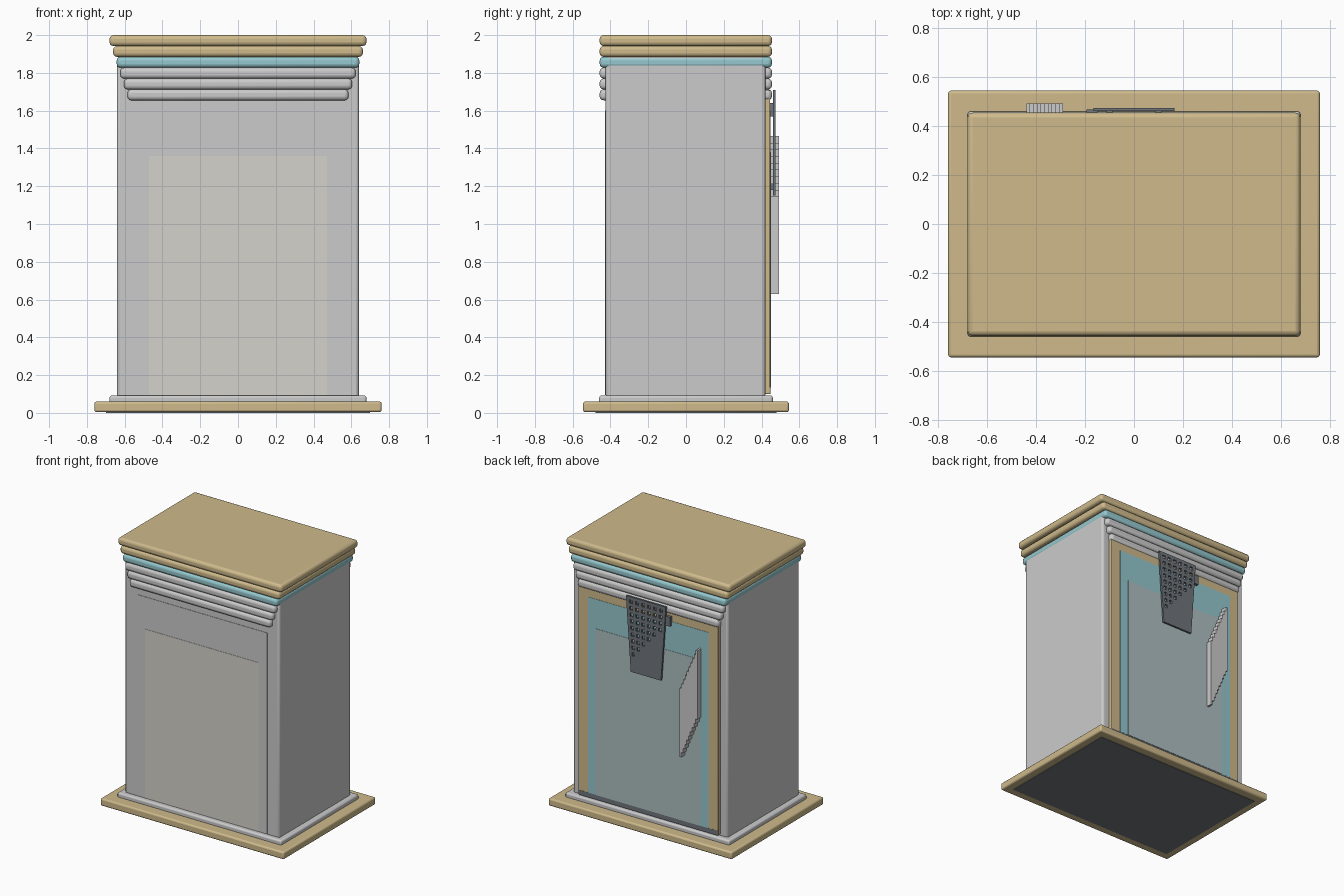
import bpy, bmesh

if "Cube" in bpy.data.objects:
    bpy.data.objects.remove(bpy.data.objects["Cube"])


def material(name, r, g, b):
    m = bpy.data.materials.new(name)
    m.diffuse_color = (r, g, b, 1)
    m.use_nodes = True
    m.node_tree.nodes["Principled BSDF"].inputs["Base Color"].default_value = m.diffuse_color
    return m


TAN = material("tan", 0.62, 0.49, 0.26)
TEAL = material("teal", 0.30, 0.58, 0.62)
DARK = material("dark_grey", 0.16, 0.18, 0.20)
CREAM = material("cream", 0.66, 0.65, 0.60)
SLATE = material("pale_slate", 0.42, 0.52, 0.53)


def finish(bm, name, mat=None, bevel=0, segments=3):
    bmesh.ops.recalc_face_normals(bm, faces=bm.faces)
    me = bpy.data.meshes.new(name)
    bm.to_mesh(me)
    bm.free()
    ob = bpy.data.objects.new(name, me)
    bpy.context.collection.objects.link(ob)
    if mat:
        me.materials.append(mat)
    if bevel:
        mod = ob.modifiers.new("bevel", 'BEVEL')
        mod.width, mod.segments = bevel, segments
        bpy.context.view_layer.objects.active = ob
        ob.select_set(True)
        bpy.ops.object.shade_smooth_by_angle()
        ob.select_set(False)
    return ob


def add_box(bm, x0, x1, y0, y1, z0, z1):
    for v in bmesh.ops.create_cube(bm, size=1)["verts"]:
        v.co = (x1 if v.co.x > 0 else x0, y1 if v.co.y > 0 else y0,
                z1 if v.co.z > 0 else z0)


def box(name, x0, x1, y0, y1, z0, z1, mat=None, bevel=0):
    bm = bmesh.new()
    add_box(bm, x0, x1, y0, y1, z0, z1)
    return finish(bm, name, mat, bevel)


# base slab, its dark underside and the plinth
box("base_slab", -.76, .76, -.545, .545, .004, .06, TAN, .012)
box("base_underside", -.70, .70, -.48, .48, 0, .01, DARK)
box("plinth", -.68, .68, -.46, .46, .05, .092, None, .012)

# cabinet body
box("cabinet_body", -.64, .64, -.425, .42, .08, 1.885, None, .016)

# stepped cornice: tiers grow wider towards the top
tiers = [None, None, None, TEAL, TAN, TAN]
for i, mat in enumerate(tiers):
    z = 1.655 + i * .0575
    w = .585 + i * .019
    box(f"cornice_tier_{i + 1}", -w, w, -.457, .455, z, z + .0575, mat, .02)

# layered front panels
box("front_panel", -.54, .54, -.428, -.41, .095, 1.60)
box("front_inner_panel", -.47, .47, -.430, -.41, .095, 1.36, CREAM)

# back door with layered panels
box("back_door", -.58, .58, .41, .446, .10, 1.71, TAN, .004)
box("door_bottom_strip", -.575, .575, .41, .4475, .10, .135, DARK)
box("door_panel", -.50, .50, .43, .448, .135, 1.60, TEAL)
box("door_inner_panel", -.43, .43, .43, .450, .135, 1.38, SLATE)

# slanted handle made from stepped upright slats
bm = bmesh.new()
count, step = 10, .015
for i in range(count):
    x = -.44 + i * step
    drop = i * .0355
    add_box(bm, x, x + step, .447, .493, .95 - drop, 1.465 - drop)
finish(bm, "door_handle")

# tapered vent plate: a grid of bars and holes, holes ending on a diagonal
COLS, ROWS = 13, 23
Z_TOP, Z_BOT = 1.71, 1.15
bm = bmesh.new()
grid = []
for r in range(ROWS + 1):
    t = r / ROWS
    half = .165 - .04 * t
    grid.append([bm.verts.new((half - 2 * half * c / COLS, .475,
                               Z_TOP + (Z_BOT - Z_TOP) * t))
                 for c in range(COLS + 1)])
for r in range(ROWS):
    for c in range(COLS):
        hole = c % 2 == 1 and r % 2 == 1 and r < 19 - c
        if not hole:
            bm.faces.new((grid[r][c], grid[r][c + 1],
                          grid[r + 1][c + 1], grid[r + 1][c]))
vent = finish(bm, "vent_grille", DARK)
solid = vent.modifiers.new("thickness", 'SOLIDIFY')
solid.thickness, solid.offset = .014, -1

# small mounts holding the vent off the door
for n, x in (("left", .10), ("right", -.10)):
    box(f"vent_mount_{n}", x - .012, x + .012, .44, .464, 1.18, 1.21, DARK)
box("vent_side_tab", -.195, -.15, .445, .468, 1.57, 1.64, DARK)
